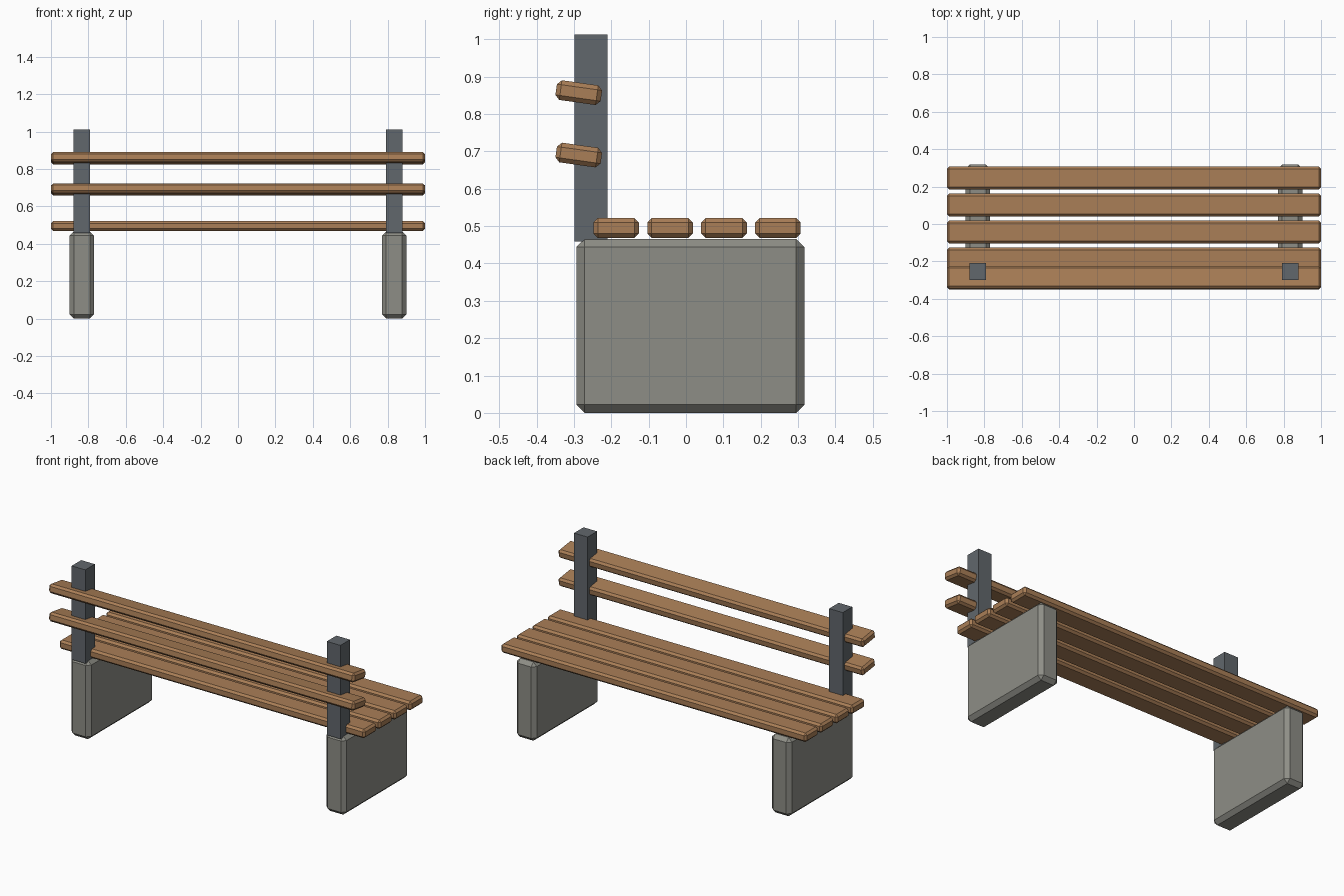
import bpy, bmesh, math

if "Cube" in bpy.data.objects:
    bpy.data.objects.remove(bpy.data.objects["Cube"])


def material(name, rgb):
    m = bpy.data.materials.new(name)
    m.diffuse_color = (*rgb, 1)
    m.use_nodes = True
    m.node_tree.nodes["Principled BSDF"].inputs["Base Color"].default_value = m.diffuse_color
    return m


WOOD = material("wood", (0.40, 0.21, 0.095))
CONCRETE = material("concrete", (0.27, 0.27, 0.24))
STEEL = material("dark_steel", (0.12, 0.135, 0.15))


def block(name, center, size, mat, chamfer=0.0, tilt=0.0):
    """Box with flat single-segment chamfers, optionally tilted about x."""
    bm = bmesh.new()
    bmesh.ops.create_cube(bm, size=1)
    bmesh.ops.scale(bm, vec=size, verts=bm.verts)
    if chamfer:
        bmesh.ops.bevel(bm, geom=bm.edges[:], offset=chamfer,
                        segments=1, affect='EDGES')
    mesh = bpy.data.meshes.new(name)
    bm.to_mesh(mesh)
    bm.free()
    mesh.materials.append(mat)
    ob = bpy.data.objects.new(name, mesh)
    ob.location = center
    ob.rotation_euler.x = tilt
    bpy.context.collection.objects.link(ob)
    return ob


# Concrete legs and the upright posts standing on them
for side, sx in (("left", -1), ("right", 1)):
    block(f"leg_{side}", (sx * 0.835, 0.012, 0.233), (0.13, 0.61, 0.466), CONCRETE, 0.022)
    block(f"back_post_{side}", (sx * 0.835, -0.254, 0.735), (0.089, 0.089, 0.554), STEEL)

# Seat slats
for i in range(4):
    block(f"seat_slat_{i + 1}", (0, -0.187 + i * 0.1443, 0.495), (2.0, 0.122, 0.053), WOOD, 0.012)

# Tilted backrest slats
for i, z in enumerate((0.690, 0.857)):
    block(f"back_slat_{i + 1}", (0, -0.287, z), (2.0, 0.122, 0.053), WOOD, 0.012, math.radians(-8))
